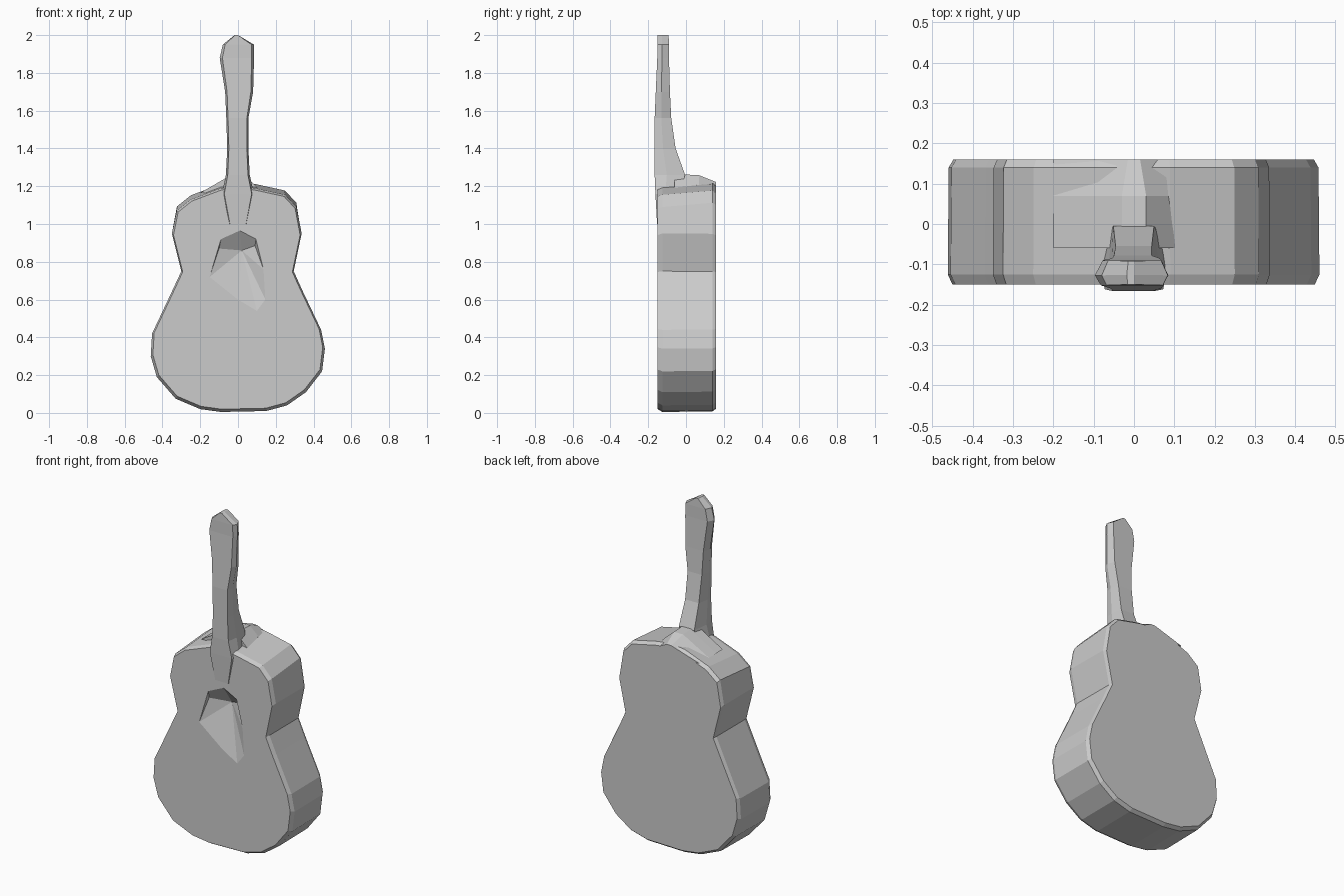
import bpy, bmesh
from mathutils import Vector

cube = bpy.data.objects.get("Cube")
if cube:
    bpy.data.objects.remove(cube, do_unlink=True)

grey = bpy.data.materials.new("plain grey")
grey.use_nodes = True
GREY = (0.6, 0.6, 0.6, 1)
grey.diffuse_color = GREY
grey.node_tree.nodes["Principled BSDF"].inputs["Base Color"].default_value = GREY


def finish(bm, name):
    bmesh.ops.recalc_face_normals(bm, faces=bm.faces)
    mesh = bpy.data.meshes.new(name)
    bm.to_mesh(mesh)
    bm.free()
    mesh.materials.append(grey)
    obj = bpy.data.objects.new(name, mesh)
    bpy.context.collection.objects.link(obj)
    return obj


def ring(bm, points):
    return [bm.verts.new(p) for p in points]


def bridge(bm, a, b):
    n = len(a)
    for i in range(n):
        j = (i + 1) % n
        bm.faces.new((a[i], a[j], b[j], b[i]))


def loop_edges(bm, verts):
    pairs = zip(verts, verts[1:] + verts[:1])
    return [bm.edges.get(p) or bm.edges.new(p) for p in pairs]


# Body: waisted outline lofted from front to back, with softened rims
outline = [(0, 1.21), (.09, 1.2), (.25, 1.165), (.31, 1.1), (.337, .95), (.295, .75),
           (.34, .65), (.44, .44), (.46, .34), (.445, .22), (.36, .11), (.26, .04),
           (.15, .01), (-.09, .005), (-.2, .02), (-.33, .075), (-.43, .19), (-.462, .3),
           (-.455, .42), (-.37, .6), (-.3, .75), (-.35, .95), (-.325, 1.08), (-.25, 1.14),
           (-.09, 1.2)]


def body_ring(bm, y, scale, lift):
    pts = []
    for x, z in outline:
        top = lift if z > 1.05 else 0
        pts.append((x * scale, y, .6 + (z - .6) * scale + top))
    return ring(bm, pts)


bm = bmesh.new()
sections = [(-.15, .975, -.005), (-.125, 1, -.01), (.14, .995, .015), (.16, .97, .015)]
rings = [body_ring(bm, *s) for s in sections]
for a, b in zip(rings, rings[1:]):
    bridge(bm, a, b)
bm.faces.new(rings[-1])

# Sound hole: a faceted hollow with a steep upper wall and a long lower slope
hole = ring(bm, [(x, -.15, z) for x, z in
                 [(-.09, .92), (.01, .965), (.095, .92), (.135, .76), (.145, .6),
                  (.1, .54), (0, .6), (-.15, .72)]])
deep = ring(bm, [(-.1, -.128, .87), (.02, -.085, .86), (.09, -.115, .885)])
for face in [(hole[0], hole[1], deep[1], deep[0]), (hole[1], hole[2], deep[2], deep[1]),
             (hole[2], hole[3], deep[2]), (deep[2], hole[3], deep[1]),
             (deep[1], hole[3], hole[4]), (deep[1], hole[4], hole[5]),
             (deep[1], hole[5], hole[6]), (deep[1], hole[6], hole[7]),
             (deep[0], deep[1], hole[7]), (hole[0], deep[0], hole[7])]:
    bm.faces.new(face)
bmesh.ops.triangle_fill(bm, use_beauty=True, normal=Vector((0, -1, 0)),
                        edges=loop_edges(bm, rings[0]) + loop_edges(bm, hole))
finish(bm, "body")

# Neck and head: six-sided sections (z, left x, right x, front y, back y)
bm = bmesh.new()
neck = [(1.0, -.05, .05, -.153, -.12), (1.16, -.085, .085, -.162, -.03),
        (1.26, -.064, .062, -.166, -.005), (1.4, -.057, .055, -.166, -.055),
        (1.56, -.062, .055, -.166, -.078), (1.7, -.068, .08, -.16, -.085),
        (1.88, -.097, .085, -.152, -.09), (1.95, -.08, .084, -.152, -.09),
        (2.0, -.018, .0, -.15, -.092)]
rings = []
for z, x0, x1, f, b in neck:
    mid = f + (b - f) * .4
    rings.append(ring(bm, [(x0 * .85, f, z), (x1 * .85, f, z), (x1, mid, z),
                           (x1 * .8, b, z), (x0 * .8, b, z), (x0, mid, z)]))
for a, b in zip(rings, rings[1:]):
    bridge(bm, a, b)
bm.faces.new(rings[0])
bm.faces.new(rings[-1])
finish(bm, "neck")

# Heel: ridge that runs from behind the neck down to the rear rim
bm = bmesh.new()
heel = [(-.06, .035), (.0, .03), (.07, .03), (.16, .015)]
tops = [1.26, 1.262, 1.258, 1.222]
rings = [ring(bm, [(-.2, y, 1.165), (-w, y, z), (w, y, z), (.13, y, 1.165)])
         for (y, w), z in zip(heel, tops)]
for a, b in zip(rings, rings[1:]):
    bridge(bm, a, b)
bm.faces.new(rings[0])
bm.faces.new(rings[-1])
finish(bm, "heel")
